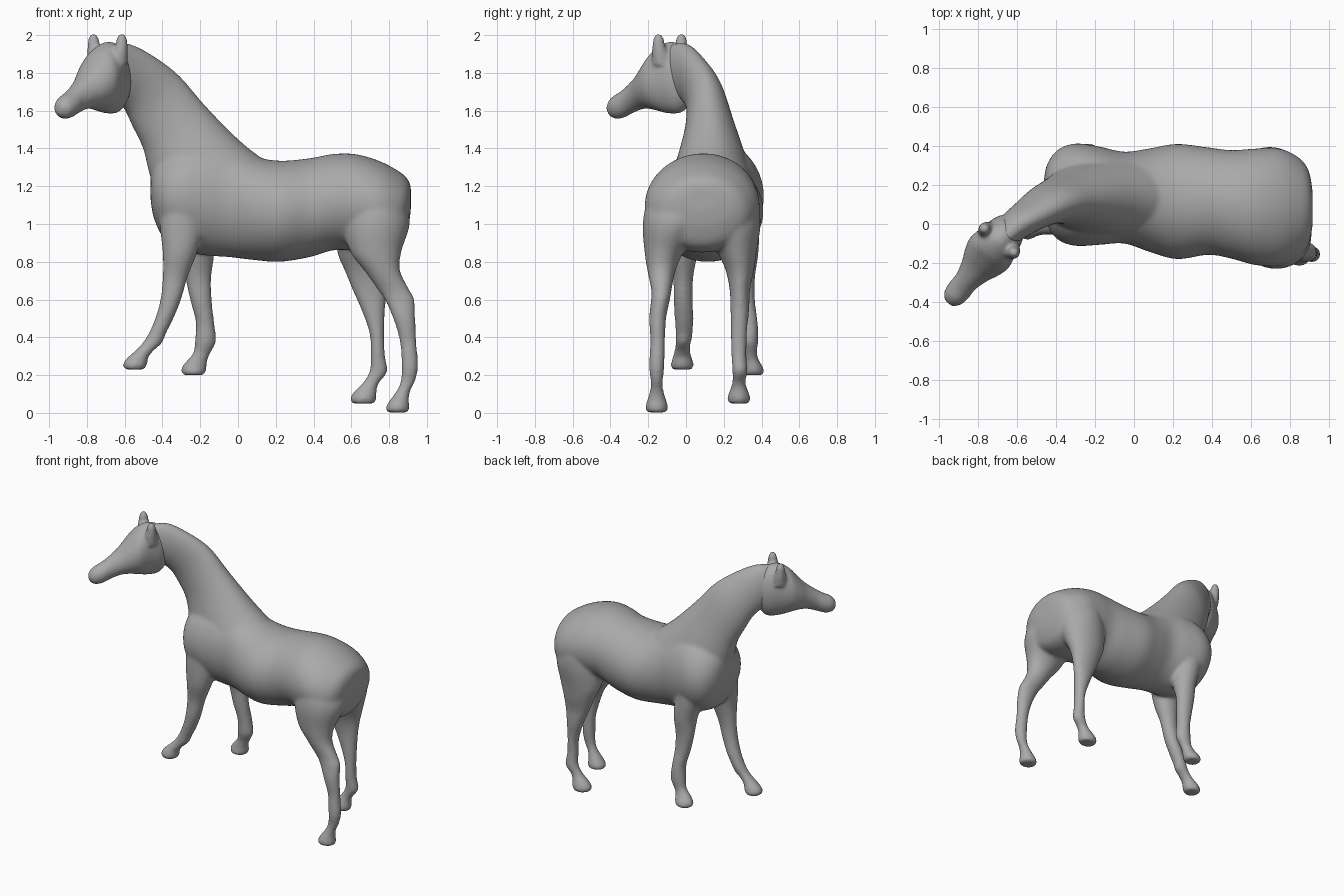
import bpy, bmesh
from math import sin, cos, pi, radians
from mathutils import Vector as V

SIDES, STEPS, PAD = 56, 8, 0.004

# Plain mid-grey coat
coat = bpy.data.materials.new("grey_coat")
coat.diffuse_color = (0.4, 0.4, 0.4, 1)


def loft(bm, rings):
    """Skin smooth elliptical rings, each given as (end a, end b, side vector)."""
    rings = [tuple(V(p) for p in r) for r in rings]
    full = []
    for i in range(len(rings) - 1):
        q = [rings[min(max(i + k, 0), len(rings) - 1)] for k in (-1, 0, 1, 2)]
        for s in range(STEPS):
            t = s / STEPS
            full.append([0.5 * (2 * p1 + (p2 - p0) * t
                         + (2 * p0 - 5 * p1 + 4 * p2 - p3) * t * t
                         + (3 * p1 - p0 - 3 * p2 + p3) * t ** 3)
                         for p0, p1, p2, p3 in zip(*q)])
    full.append(rings[-1])
    loops = []
    for a, b, side in full:
        mid, half = (a + b) / 2, (a - b) / 2
        loops.append([bm.verts.new(mid + half * cos(2 * pi * k / SIDES)
                                   + side * sin(2 * pi * k / SIDES)) for k in range(SIDES)])
    faces = [bm.faces.new(loops[0]), bm.faces.new(loops[-1][::-1])]
    for lo, hi in zip(loops, loops[1:]):
        for k in range(SIDES):
            n = (k + 1) % SIDES
            faces.append(bm.faces.new((lo[k], hi[k], hi[n], lo[n])))
    bmesh.ops.recalc_face_normals(bm, faces=faces)


def leg(bm, rows):
    """Rows are z, x min, x max, y centre, half width; PAD offsets the softening."""
    loft(bm, [((x1 + PAD, y, z), (x0 - PAD, y, z), (0, w + PAD, 0)) for z, x0, x1, y, w in rows])


def finish(name, bm, iterations):
    """Fuse the overlapping lofts into one smooth skin."""
    me = bpy.data.meshes.new(name)
    bm.to_mesh(me)
    bm.free()
    me.materials.append(coat)
    ob = bpy.data.objects.new(name, me)
    bpy.context.collection.objects.link(ob)
    fuse = ob.modifiers.new("fuse", 'REMESH')
    fuse.mode, fuse.voxel_size, fuse.use_smooth_shade = 'VOXEL', 0.01, True
    soft = ob.modifiers.new("soften", 'SMOOTH')
    soft.factor, soft.iterations = 0.5, iterations


# Barrel, chest and rump: x, z bottom, z top, y centre, half width
bm = bmesh.new()
torso = [
    (0.915, 1.07, 1.20, 0.08, 0.08), (0.897, 0.97, 1.24, 0.085, 0.18),
    (0.85, 0.88, 1.28, 0.085, 0.25), (0.75, 0.85, 1.333, 0.085, 0.30),
    (0.62, 0.86, 1.37, 0.088, 0.298), (0.50, 0.86, 1.37, 0.10, 0.278),
    (0.38, 0.825, 1.348, 0.117, 0.275), (0.22, 0.80, 1.335, 0.115, 0.295),
    (0.08, 0.81, 1.36, 0.122, 0.265), (-0.05, 0.825, 1.42, 0.135, 0.235),
    (-0.18, 0.835, 1.45, 0.145, 0.252), (-0.30, 0.865, 1.43, 0.15, 0.262),
    (-0.39, 0.92, 1.38, 0.15, 0.23), (-0.445, 1.03, 1.31, 0.15, 0.155),
    (-0.463, 1.13, 1.22, 0.15, 0.06)]
loft(bm, [((x, y, t), (x, y, b), (0, w, 0)) for x, b, t, y, w in torso])

# Near hind leg
leg(bm, [
    (1.26, .66, .82, .03, .12), (1.12, .58, .88, -.02, .175), (1.0, .55, .905, -.06, .165),
    (.85, .60, .86, -.115, .10), (.75, .675, .855, -.13, .07), (.65, .745, .905, -.13, .05),
    (.60, .78, .93, -.135, .046), (.50, .825, .935, -.15, .041), (.38, .86, .94, -.15, .035),
    (.25, .87, .95, -.155, .037), (.17, .865, .935, -.155, .029), (.12, .845, .91, -.155, .032),
    (.07, .81, .90, -.155, .046), (.03, .785, .905, -.155, .057), (.002, .79, .90, -.155, .05)])
# Far hind leg
leg(bm, [
    (1.26, .62, .80, .15, .12), (1.12, .55, .84, .20, .172), (1.0, .52, .87, .235, .155),
    (.85, .53, .83, .27, .10), (.75, .57, .80, .285, .07), (.65, .61, .785, .285, .05),
    (.55, .655, .775, .285, .046), (.42, .70, .77, .28, .039), (.30, .705, .775, .28, .036),
    (.22, .70, .787, .285, .036), (.16, .665, .745, .28, .032), (.12, .625, .73, .28, .044),
    (.08, .597, .73, .28, .057), (.05, .605, .72, .28, .05)])
# Near front leg
leg(bm, [
    (1.15, -.40, -.18, .03, .12), (1.0, -.41, -.18, 0, .095), (.85, -.395, -.22, -.015, .075),
    (.72, -.395, -.27, -.015, .05), (.60, -.407, -.305, -.015, .047), (.50, -.435, -.345, -.01, .046),
    (.42, -.47, -.385, -.01, .042), (.37, -.503, -.405, -.015, .037), (.33, -.54, -.45, -.02, .038),
    (.29, -.585, -.48, -.02, .048), (.255, -.607, -.485, -.02, .057), (.23, -.595, -.50, -.02, .05)])
# Far front leg
leg(bm, [
    (1.15, -.36, -.14, .26, .12), (1.0, -.34, -.14, .285, .10), (.85, -.29, -.13, .30, .08),
    (.72, -.275, -.145, .31, .052), (.60, -.25, -.143, .315, .046), (.48, -.22, -.13, .33, .046),
    (.38, -.225, -.12, .335, .043), (.32, -.232, -.148, .34, .033), (.28, -.265, -.165, .345, .037),
    (.24, -.295, -.17, .355, .05), (.215, -.297, -.175, .355, .055), (.20, -.285, -.185, .355, .047)])

# Neck: throat x y z, crest x y z, half width, turn angle
neck = [
    (-.42, .14, 1.12, .15, .13, 1.33, .215, 0), (-.47, .13, 1.27, .01, .14, 1.44, .18, 5),
    (-.50, .11, 1.40, -.17, .14, 1.62, .135, 15), (-.55, .08, 1.51, -.32, .12, 1.79, .107, 25),
    (-.59, .04, 1.60, -.46, .06, 1.895, .09, 35), (-.64, -.02, 1.66, -.58, 0, 1.955, .08, 45),
    (-.70, -.09, 1.72, -.66, -.07, 1.955, .06, 50)]
loft(bm, [(r[3:6], r[:3], V((sin(radians(r[7])), -cos(radians(r[7])), 0)) * r[6]) for r in neck])
finish("torso_legs_and_neck", bm, 16)

# Head: distance from poll, z bottom, z top, half width
bm = bmesh.new()
poll, ahead, across = V((-.69, -.085, 0)), V((-.63, -.777, 0)), V((.777, -.63, 0))
head = [
    (-.14, 1.67, 1.87, .05), (-.08, 1.595, 1.94, .09), (0, 1.585, 1.965, .11),
    (.08, 1.60, 1.925, .125), (.14, 1.61, 1.86, .11), (.20, 1.607, 1.795, .083),
    (.27, 1.583, 1.74, .063), (.33, 1.56, 1.70, .063), (.38, 1.56, 1.675, .054),
    (.413, 1.585, 1.64, .025)]
loft(bm, [(poll + ahead * h + V((0, 0, t)), poll + ahead * h + V((0, 0, b)), across * w)
          for h, b, t, w in head])

# Ears
for s in (-1, 1):
    ear = [(1.84, .065, .055), (1.91, .085, .042), (1.95, .094, .033),
           (1.985, .096, .026), (2.006, .097, .014)]
    rings = []
    for z, off, r in ear:
        c = poll + across * s * off + V((0, 0, z))
        rings.append((c + ahead * r, c - ahead * r, across * r))
    loft(bm, rings)
finish("head_and_ears", bm, 9)
